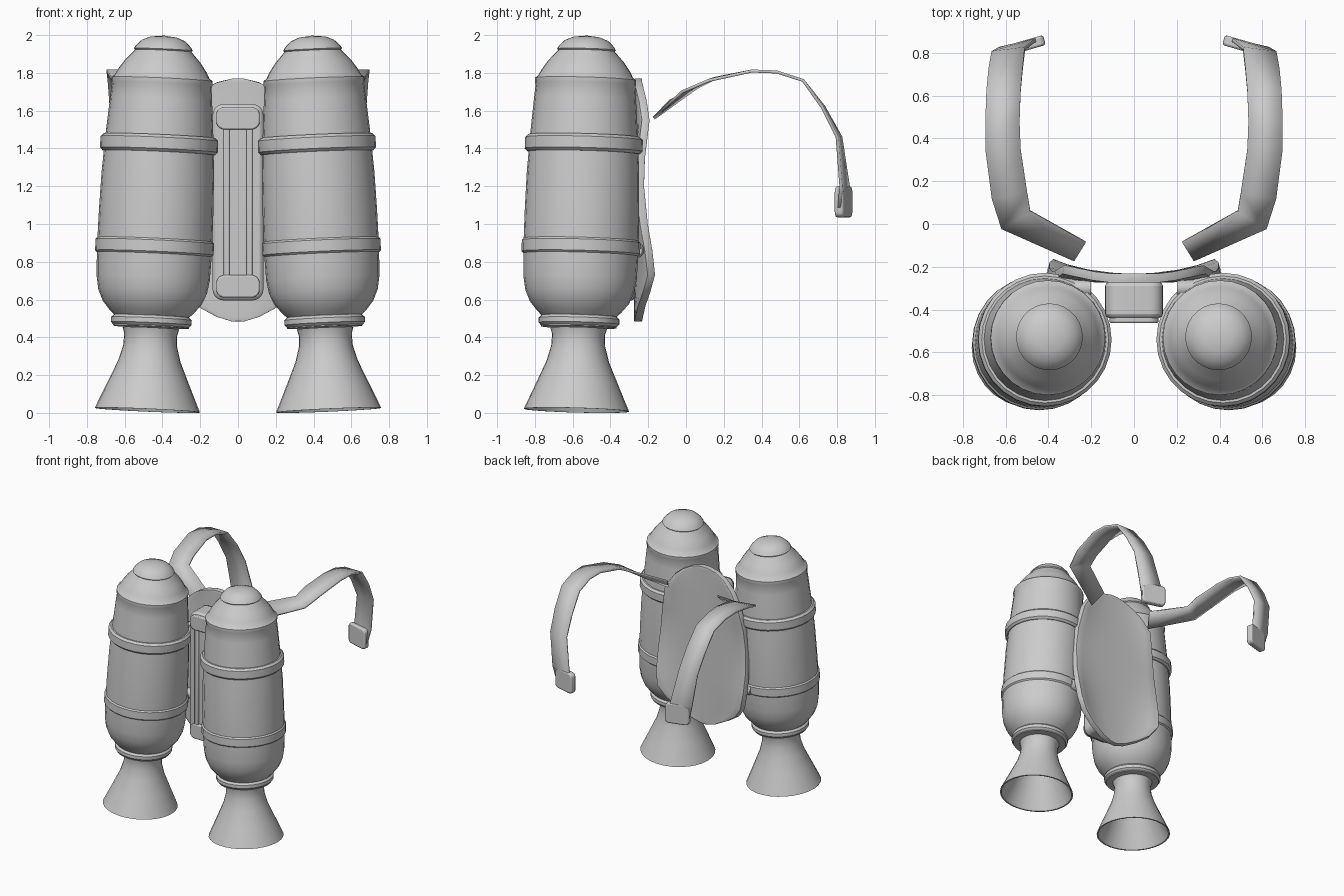
import bpy, bmesh, math
from mathutils import Vector, Matrix

if "Cube" in bpy.data.objects:
    bpy.data.objects.remove(bpy.data.objects["Cube"])


def finish(name, bm, bevel=0, thick=0, seg=2, angle=35):
    bmesh.ops.recalc_face_normals(bm, faces=bm.faces)
    me = bpy.data.meshes.new(name)
    bm.to_mesh(me)
    bm.free()
    ob = bpy.data.objects.new(name, me)
    bpy.context.collection.objects.link(ob)
    if thick:
        m = ob.modifiers.new("thickness", 'SOLIDIFY')
        m.thickness, m.offset = thick, 0
    if bevel:
        m = ob.modifiers.new("bevel", 'BEVEL')
        m.width, m.segments, m.limit_method = bevel, seg, 'ANGLE'
        m.angle_limit = math.radians(50)
    bpy.ops.object.select_all(action='DESELECT')
    bpy.context.view_layer.objects.active = ob
    ob.select_set(True)
    bpy.ops.object.shade_smooth_by_angle(angle=math.radians(angle))
    return ob


def lathe(name, profile, matrix, closed=False, sides=28):
    # profile is a list of (radius, height) revolved around local z
    bm = bmesh.new()
    vs = [bm.verts.new((r, 0, z)) for r, z in profile]
    pairs = list(zip(vs, vs[1:])) + ([(vs[-1], vs[0])] if closed else [])
    es = [bm.edges.new(p) for p in pairs]
    bmesh.ops.spin(bm, geom=vs + es, cent=(0, 0, 0), axis=(0, 0, 1),
                   angle=math.tau, steps=sides, use_duplicate=False)
    bmesh.ops.remove_doubles(bm, verts=bm.verts, dist=1e-4)
    bm.transform(matrix)
    return finish(name, bm)


def box(name, lo, hi, bevel, seg=2, rot=0, corner=0):
    # box with optional rounding of the four edges that run along y
    lo, hi = Vector(lo), Vector(hi)
    bm = bmesh.new()
    bmesh.ops.create_cube(bm, size=1)
    bmesh.ops.scale(bm, vec=hi - lo, verts=bm.verts)
    if corner:
        es = [e for e in bm.edges
              if abs(e.verts[0].co.y - e.verts[1].co.y) > 1e-4]
        bmesh.ops.bevel(bm, geom=es, offset=corner, segments=5,
                        profile=0.5, affect='EDGES')
    bm.transform(Matrix.Translation((lo + hi) / 2) @ Matrix.Rotation(rot, 4, 'Z'))
    return finish(name, bm, bevel, seg=seg)


BODY = [(0, .44), (.2, .44), (.2, .5), (.225, .525), (.262, .57), (.288, .63),
        (.3, .7), (.305, .85), (.303, 1.05), (.298, 1.25), (.286, 1.45),
        (.27, 1.65), (.264, 1.72), (.268, 1.73), (.268, 1.755), (.25, 1.77),
        (.235, 1.8), (.2, 1.85), (.15, 1.905), (.14, 1.92), (0, 1.92)]
NOZZLE = [(0, .4), (.115, .4), (.125, .33), (.152, .26), (.205, .14), (.268, 0),
          (.279, 0), (.217, .14), (.165, .26), (.143, .34), (.14, .4),
          (.15, .435), (0, .435)]
CAP = [(0, 1.9), (.145, 1.9), (.156, 1.912), (.145, 1.93), (.115, 1.96),
       (.07, 1.978), (0, 1.986)]


def ring(r0, r1, z0, z1, b):
    return [(r0, z0), (r1 - b, z0), (r1, z0 + b), (r1, z1 - b), (r1 - b, z1), (r0, z1)]


# outline of the back plate: height, half width, forward curl at the edge
PLATE = [(.485, .03, 0), (.51, .11, .005), (.57, .22, .02), (.64, .32, .045),
         (.73, .385, .07), (.86, .40, .055), (1.0, .40, .03), (1.2, .385, .01),
         (1.35, .37, .015), (1.55, .33, .04), (1.65, .26, .025), (1.71, .19, .01),
         (1.75, .11, 0), (1.77, .03, 0)]

# strap edges, outer point then inner point
STRAP = [((.28, -.17, 1.56), (.227, -.085, 1.65)),
         ((.62, -.02, 1.70), (.485, .06, 1.725)),
         ((.665, .12, 1.76), (.50, .15, 1.77)),
         ((.695, .35, 1.81), (.53, .35, 1.81)),
         ((.695, .48, 1.805), (.535, .48, 1.805)),
         ((.69, .62, 1.76), (.53, .62, 1.76)),
         ((.68, .72, 1.62), (.52, .73, 1.62)),
         ((.665, .80, 1.46), (.51, .82, 1.46)),
         ((.63, .82, 1.2), (.46, .86, 1.2)),
         ((.60, .81, 1.08), (.43, .86, 1.08))]

for s, side in ((1, "right"), (-1, "left")):
    # tilted rocket tank
    base, top = Vector((.48 * s, -.58, .014)), Vector((.392 * s, -.525, 2))
    q = Vector((0, 0, 1)).rotation_difference(top - base)
    M = Matrix.Translation(base) @ q.to_matrix().to_4x4()
    lathe(side + "_tank_body", BODY, M)
    lathe(side + "_nozzle", NOZZLE, M)
    lathe(side + "_nose_cap", CAP, M)
    lathe(side + "_base_ring", ring(.15, .214, .44, .505, .02), M, True)
    lathe(side + "_lower_band", ring(.28, .314, .82, .91, .015), M, True)
    lathe(side + "_upper_band", ring(.27, .312, 1.365, 1.455, .015), M, True)

    # struts between plate and tank
    for n, y, z in (("lower", -.262, .86), ("upper", -.3, 1.42)):
        T = Matrix.Translation((.2 * s, y, z)) @ Matrix.Rotation(s * math.pi / 2, 4, 'Y')
        lathe(f"{side}_{n}_strut", [(0, 0), (.04, 0), (.04, .2), (.03, .215), (0, .215)],
              T, sides=16)

    # shoulder strap ribbon
    bm = bmesh.new()
    rows = [[bm.verts.new((x * s, y, z)) for x, y, z in row] for row in STRAP]
    for a, b in zip(rows, rows[1:]):
        bm.faces.new((a[0], a[1], b[1], b[0]))
    finish(side + "_shoulder_strap", bm, thick=.016)

    # buckle at the strap end
    cx = .51 * s
    box(side + "_buckle", (cx - .095, .81, 1.035), (cx + .095, .858, 1.2),
        .01, rot=-s * .28, corner=.03)

# curved back plate
bm = bmesh.new()
N = 12
rows = []
for z, w, curl in PLATE:
    us = [2 * i / N - 1 for i in range(N + 1)]
    rows.append([bm.verts.new((u * w, -.253 + curl * abs(u) ** 2.5, z)) for u in us])
for a, b in zip(rows, rows[1:]):
    for i in range(N):
        bm.faces.new((a[i], a[i + 1], b[i + 1], b[i]))
finish("back_plate", bm, bevel=.01, thick=.042)

# central spine with end pads and rails
box("spine_box", (-.135, -.44, .595), (.135, -.27, 1.635), .02, corner=.06)
for n, z0, z1 in (("upper", 1.5, 1.62), ("lower", .61, .73)):
    box(n + "_spine_pad", (-.115, -.463, z0), (.115, -.42, z1), .008, corner=.045)
for n, s in (("right", 1), ("left", -1)):
    box(n + "_spine_rail", (.06 * s - .016, -.457, .72), (.06 * s + .016, -.42, 1.51), .006)
